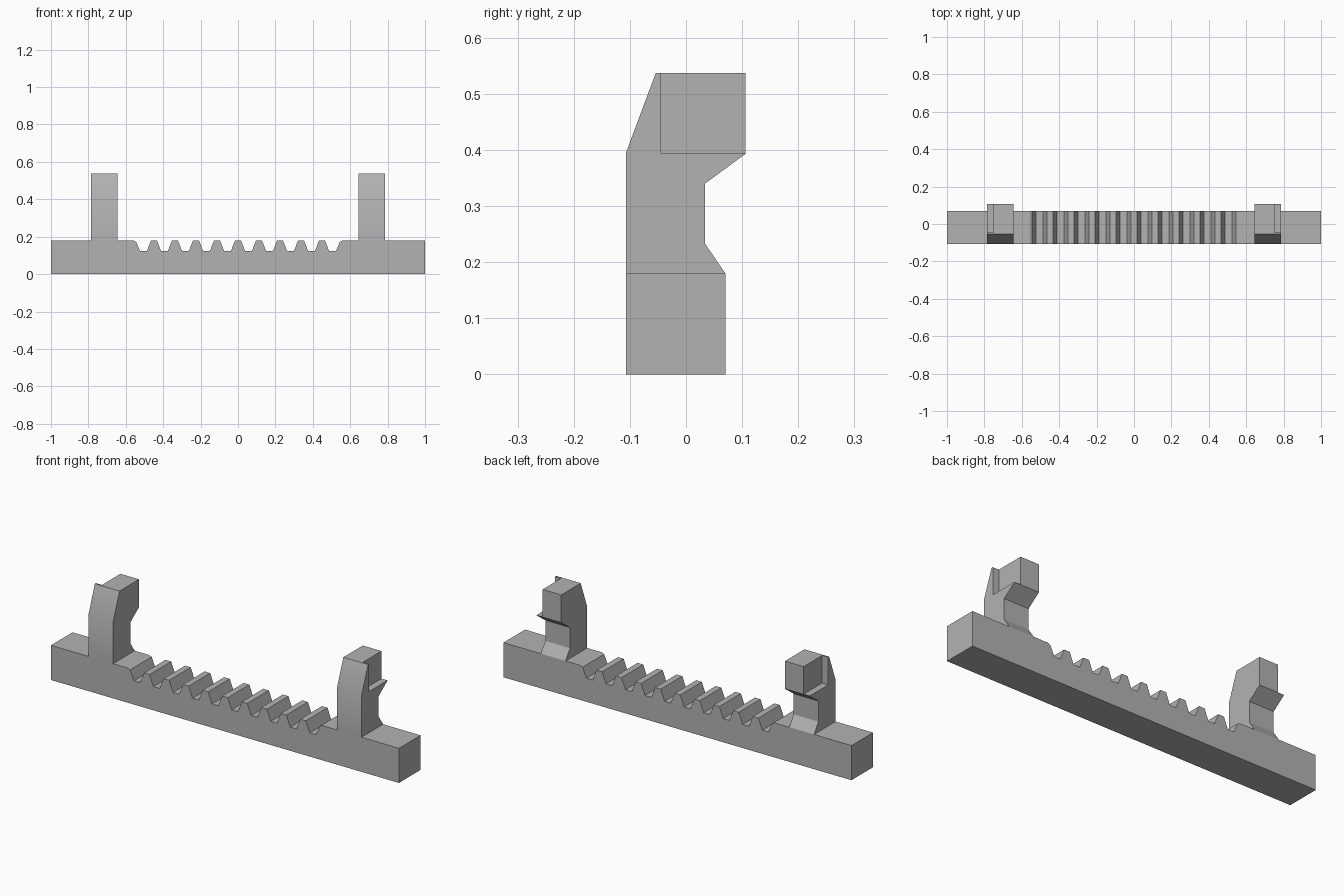
import bpy, bmesh, math
from mathutils import Vector

cube = bpy.data.objects.get("Cube")
if cube:
    bpy.data.objects.remove(cube, do_unlink=True)

grey = bpy.data.materials.new("plain_grey")
grey.use_nodes = True
colour = (0.45, 0.45, 0.45, 1)
grey.diffuse_color = colour
grey.node_tree.nodes["Principled BSDF"].inputs["Base Color"].default_value = colour

FRONT, BACK, DECK = -0.107, 0.07, 0.18


def extrude(name, points, offset):
    """Solid made by sweeping a closed outline of 3D points along offset."""
    bm = bmesh.new()
    face = bm.faces.new([bm.verts.new(p) for p in points])
    moved = bmesh.ops.extrude_face_region(bm, geom=[face])["geom"]
    bmesh.ops.translate(bm, vec=Vector(offset),
                        verts=[v for v in moved if isinstance(v, bmesh.types.BMVert)])
    bmesh.ops.recalc_face_normals(bm, faces=bm.faces)
    mesh = bpy.data.meshes.new(name)
    bm.to_mesh(mesh)
    bm.free()
    mesh.materials.append(grey)
    obj = bpy.data.objects.new(name, mesh)
    bpy.context.collection.objects.link(obj)
    return obj


# Toothed bar: ten tapered gaps cut across the deck, outer lips slightly eased
PITCH, GAPS, FLOOR = 0.1123, 10, 0.123
outline = [(-1, 0), (-1, DECK), (-0.56, DECK)]
for i in range(GAPS):
    c = (i - (GAPS - 1) / 2) * PITCH
    left = (c - 0.04, DECK - (0.006 if i == 0 else 0))
    right = (c + 0.04, DECK - (0.006 if i == GAPS - 1 else 0))
    outline += [left, (c - 0.018, FLOOR), (c + 0.018, FLOOR), right]
outline += [(0.56, DECK), (1, DECK), (1, 0)]
extrude("toothed_bar", [(x, FRONT, z) for x, z in outline], (0, BACK - FRONT, 0))

# Hooked posts: side profile, outer rear corner notched, mirrored to both ends
profile = [(FRONT, DECK), (FRONT, 0.395), (-0.054, 0.537), (0.106, 0.537),
           (0.106, 0.393), (0.034, 0.34), (0.034, 0.233), (BACK, DECK)]
posts = extrude("hooked_posts", [(0.643, y, z) for y, z in profile], (0.142, 0, 0))

notch = [(-0.045, 0.394), (0.2, 0.394), (0.2, 0.7), (-0.045, 0.7)]
cutter = extrude("notch_cutter", [(0.75, y, z) for y, z in notch], (0.1, 0, 0))
cutter.hide_render = True

cut = posts.modifiers.new("notch", "BOOLEAN")
cut.operation, cut.solver, cut.object = "DIFFERENCE", "EXACT", cutter
bpy.ops.object.select_all(action="DESELECT")
bpy.context.view_layer.objects.active = posts
posts.select_set(True)
bpy.ops.object.modifier_apply(modifier=cut.name)
bpy.data.objects.remove(cutter, do_unlink=True)

# Mirror about the world centre, then soften only the shallow front bend
mirror = posts.modifiers.new("both_ends", "MIRROR")
mirror.use_clip = False
bpy.ops.object.modifier_apply(modifier=mirror.name)
bpy.ops.object.shade_smooth_by_angle(angle=math.radians(30))
